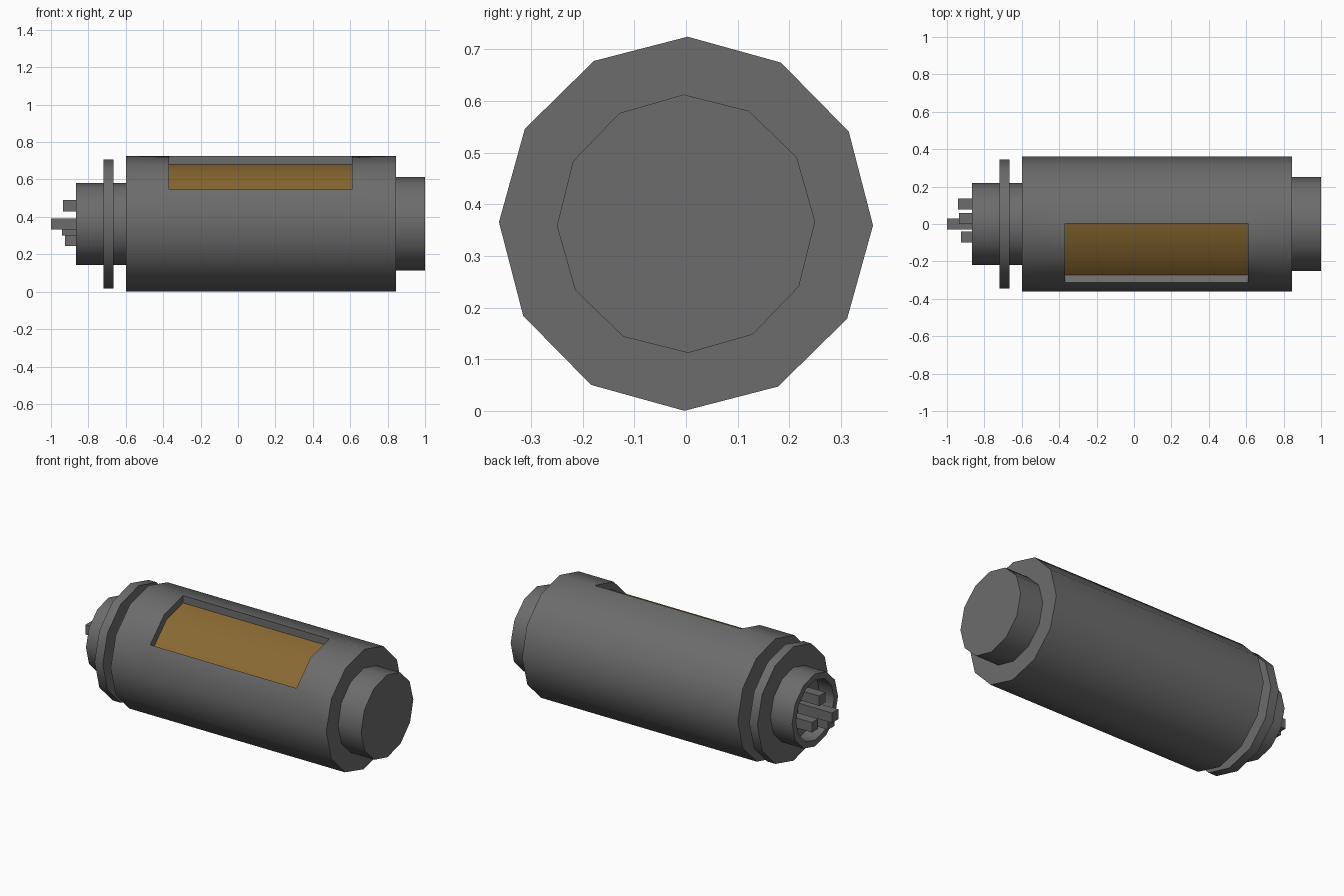
import bpy, bmesh, math

if "Cube" in bpy.data.objects:
    bpy.data.objects.remove(bpy.data.objects["Cube"])

CZ = 0.3625   # height of the long axis
N = 12        # sides of every round part


def material(name, rgb):
    m = bpy.data.materials.new(name)
    m.diffuse_color = (*rgb, 1)
    m.use_nodes = True
    m.node_tree.nodes["Principled BSDF"].inputs["Base Color"].default_value = m.diffuse_color
    return m


grey = material("dark_grey", (0.15, 0.15, 0.15))
gold = material("dull_gold", (0.25, 0.14, 0.031))


def finish(bm, name, mats):
    bmesh.ops.recalc_face_normals(bm, faces=bm.faces[:])
    me = bpy.data.meshes.new(name)
    bm.to_mesh(me)
    bm.free()
    for m in mats:
        me.materials.append(m)
    ob = bpy.data.objects.new(name, me)
    bpy.context.collection.objects.link(ob)
    ob.location.z = CZ
    bpy.ops.object.select_all(action='DESELECT')
    ob.select_set(True)
    bpy.context.view_layer.objects.active = ob
    bpy.ops.object.shade_smooth_by_angle(angle=math.radians(40))
    return ob


def lathe(profile, turn=0.0):
    """Spin (x, radius) points about the x axis and cap both ends."""
    bm = bmesh.new()
    rings = []
    for x, r in profile:
        angles = [2 * math.pi * i / N + math.radians(turn) for i in range(N)]
        rings.append([bm.verts.new((x, r * math.cos(a), r * math.sin(a))) for a in angles])
    for a, b in zip(rings, rings[1:]):
        for i in range(N):
            j = (i + 1) % N
            bm.faces.new((a[i], a[j], b[j], b[i]))
    bm.faces.new(rings[0])
    bm.faces.new(rings[-1])
    return bm


# main body with a sunken gold window over two of its sides
R = 0.362
bm = lathe([(-0.60, R), (-0.37, R), (0.61, R), (0.845, R)], -0.5)
bmesh.ops.recalc_face_normals(bm, faces=bm.faces[:])
window = []
for f in bm.faces:
    c = f.calc_center_median()
    if abs(c.x - 0.12) < 0.01 and c.y < -0.05 and c.z > 0.2:
        window.append(f)
bmesh.ops.inset_region(bm, faces=window, thickness=0.0, depth=0.0, use_even_offset=False)
for v in {v for f in window for v in f.verts}:
    v.co.y *= 0.318 / R
    v.co.z *= 0.318 / R
for f in window:
    f.material_index = 1
finish(bm, "main_body", [grey, gold])

# end cap
finish(lathe([(0.845, 0.25), (1.0, 0.25)], 1.0), "end_cap", [grey])

# hollow socket
finish(lathe([(-0.60, 0.22), (-0.865, 0.22), (-0.865, 0.182), (-0.77, 0.182)]),
       "socket", [grey])

# flange around the socket
finish(lathe([(-0.72, 0.345), (-0.665, 0.345)]), "flange", [grey])

# square contact pins: outer end x, y, height from axis
for i, (x, y, z) in enumerate([(-1.0, 0, 0), (-0.935, 0.03, 0.097),
                               (-0.94, 0.107, -0.033), (-0.925, -0.07, -0.088)]):
    bm = bmesh.new()
    bmesh.ops.create_cube(bm, size=1)
    length = -0.76 - x
    for v in bm.verts:
        v.co = (x + (v.co.x + 0.5) * length, y + v.co.y * 0.06, z + v.co.z * 0.06)
    finish(bm, f"contact_pin_{i + 1}", [grey])
